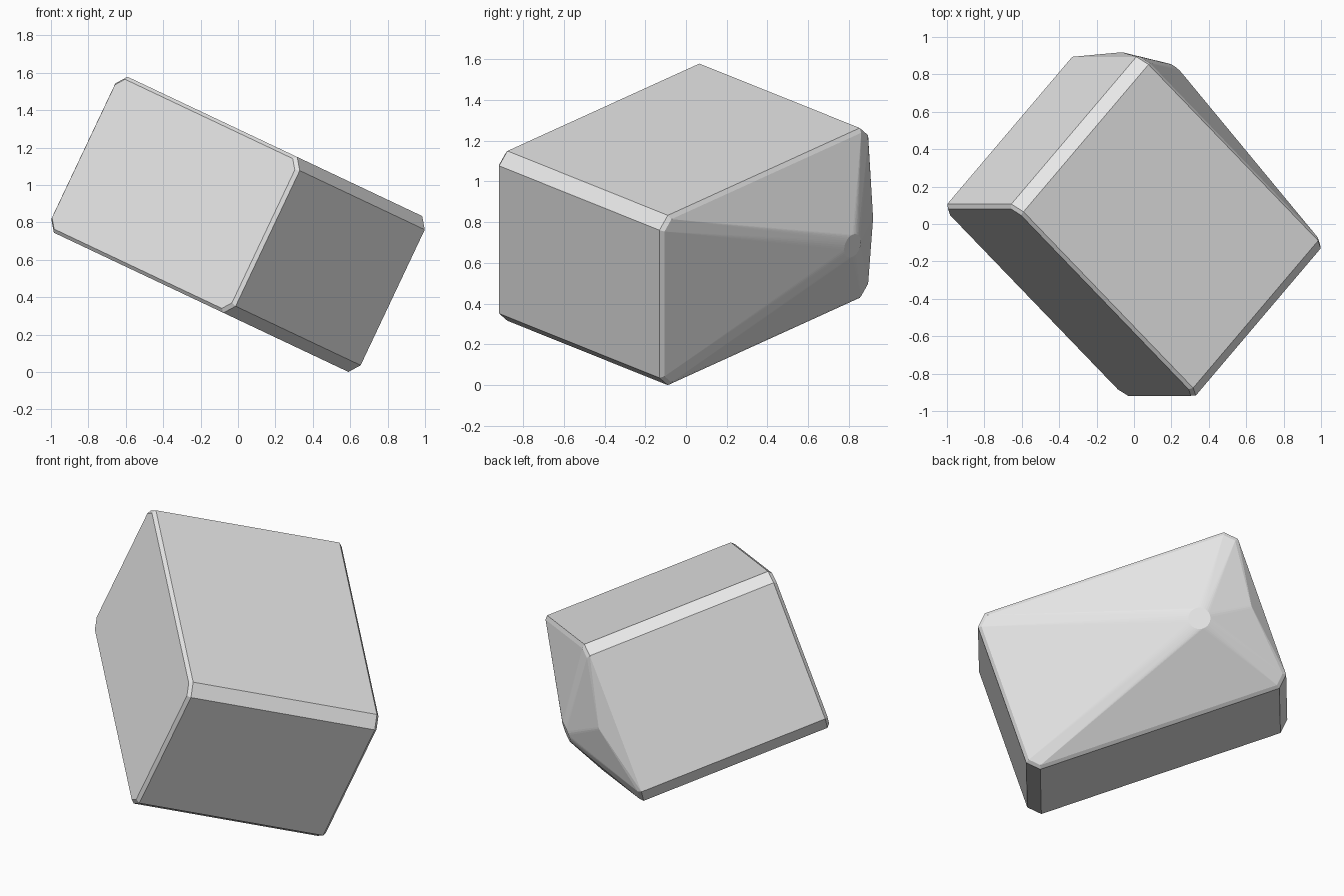
import bpy, bmesh, math
from mathutils import Matrix, Vector

if "Cube" in bpy.data.objects:
    bpy.data.objects.remove(bpy.data.objects["Cube"])

CU, CW = -0.246, 0.715      # centre of the box section in its own axes


def octagon(v, hu, hw, c):
    """Chamfered rectangle across the depth axis."""
    quarter = [(hu, hw - c), (hu - c, hw)]
    return [Vector((CU + su * a, v, CW + sw * b))
            for su in (1, -1) for sw in (1, -1) for a, b in quarter]


def disc(u, v, r, n=32):
    return [Vector((u + r * math.cos(2 * math.pi * i / n), v,
                    CW + r * math.sin(2 * math.pi * i / n))) for i in range(n)]


# box body with chamfered long edges and a fine chamfer round both rims
pts = octagon(-0.782, 0.748, 0.461, 0.06) + octagon(0.298, 0.748, 0.461, 0.06)
pts += octagon(-0.800, 0.730, 0.443, 0.05) + octagon(0.315, 0.730, 0.443, 0.05)
# tapered back: off-centre round tip and a smaller shoulder towards the end
pts += disc(-0.635, 0.53, 0.06) + disc(-0.89, 0.387, 0.045)

# tilt the whole body
rot = Matrix.Rotation(math.radians(25.3), 3, 'Y') @ Matrix.Rotation(math.radians(-43.2), 3, 'Z')
bm = bmesh.new()
for p in pts:
    bm.verts.new(rot @ p)
res = bmesh.ops.convex_hull(bm, input=bm.verts[:])
junk = {g for g in res["geom_interior"] + res["geom_unused"] if isinstance(g, bmesh.types.BMVert)}
bmesh.ops.delete(bm, geom=[v for v in junk if v.is_valid], context='VERTS')
bmesh.ops.dissolve_limit(bm, angle_limit=math.radians(0.3), verts=bm.verts[:], edges=bm.edges[:])
bmesh.ops.recalc_face_normals(bm, faces=bm.faces[:])

# centre on x and y, stand on the ground
lo = [min(v.co[i] for v in bm.verts) for i in range(3)]
hi = [max(v.co[i] for v in bm.verts) for i in range(3)]
shift = Vector((-(lo[0] + hi[0]) / 2, -(lo[1] + hi[1]) / 2, -lo[2]))
bmesh.ops.translate(bm, vec=shift, verts=bm.verts[:])

me = bpy.data.meshes.new("tapered_box")
bm.to_mesh(me)
bm.free()
mat = bpy.data.materials.new("light grey")
mat.diffuse_color = (0.8, 0.8, 0.8, 1)
mat.use_nodes = True
mat.node_tree.nodes["Principled BSDF"].inputs["Base Color"].default_value = mat.diffuse_color
me.materials.append(mat)
ob = bpy.data.objects.new("tapered_box", me)
bpy.context.collection.objects.link(ob)
